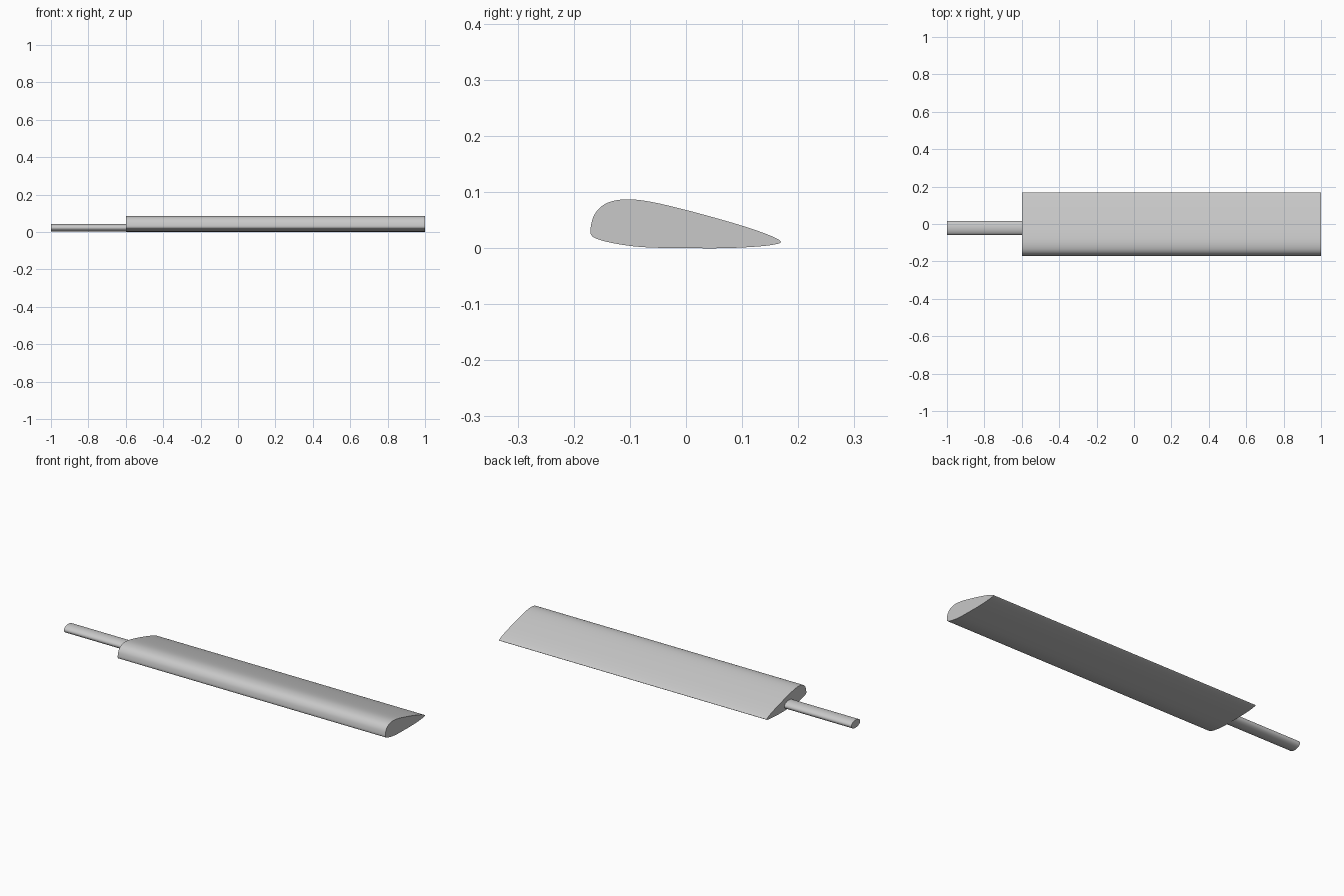
import bpy, bmesh, math
from mathutils import Vector

cube = bpy.data.objects.get("Cube")
if cube:
    bpy.data.objects.remove(cube, do_unlink=True)

# Single light grey material
grey = bpy.data.materials.new("light_grey")
grey.use_nodes = True
colour = (0.58, 0.58, 0.58, 1)
grey.diffuse_color = colour
grey.node_tree.nodes["Principled BSDF"].inputs["Base Color"].default_value = colour


def smooth_loop(points, steps=4):
    """Closed Catmull-Rom curve through the points."""
    pts = [Vector(p) for p in points]
    n = len(pts)
    out = []
    for i in range(n):
        a, b, c, d = (pts[(i + k) % n] for k in (-1, 0, 1, 2))
        for s in range(steps):
            t = s / steps
            out.append(0.5 * (2 * b + (c - a) * t + (2 * a - 5 * b + 4 * c - d) * t**2
                              + (3 * b - a - 3 * c + d) * t**3))
    return out


def extrude_profile(name, section, x0, x1):
    """Solid with a y-z section running along x."""
    bm = bmesh.new()
    face = bm.faces.new([bm.verts.new((x0, y, z)) for y, z in section])
    result = bmesh.ops.extrude_face_region(bm, geom=[face], use_keep_orig=True)
    moved = [g for g in result["geom"] if isinstance(g, bmesh.types.BMVert)]
    bmesh.ops.translate(bm, verts=moved, vec=(x1 - x0, 0, 0))
    bmesh.ops.recalc_face_normals(bm, faces=bm.faces)
    mesh = bpy.data.meshes.new(name)
    bm.to_mesh(mesh)
    bm.free()
    mesh.materials.append(grey)
    obj = bpy.data.objects.new(name, mesh)
    bpy.context.collection.objects.link(obj)
    bpy.ops.object.select_all(action="DESELECT")
    obj.select_set(True)
    bpy.context.view_layer.objects.active = obj
    bpy.ops.object.shade_smooth_by_angle(angle=math.radians(40))


# Airfoil blade: underside from nose to tail, then back over the top
airfoil = [(-0.17, 0.026), (-0.162, 0.018), (-0.14, 0.011), (-0.1, 0.004),
           (-0.06, 0.001), (0, 0), (0.07, 0), (0.13, 0.003), (0.16, 0.007),
           (0.169, 0.011), (0.16, 0.018), (0.13, 0.03), (0.08, 0.046),
           (0, 0.068), (-0.06, 0.082), (-0.1, 0.087), (-0.13, 0.084),
           (-0.15, 0.075), (-0.163, 0.06), (-0.169, 0.042)]
extrude_profile("blade", smooth_loop(airfoil), -0.6, 1)

# Oval mounting shaft
sides = 40
oval = [(-0.021 + 0.038 * math.cos(math.tau * i / sides),
         0.023 + 0.021 * math.sin(math.tau * i / sides)) for i in range(sides)]
extrude_profile("shaft", oval, -1, -0.6)
